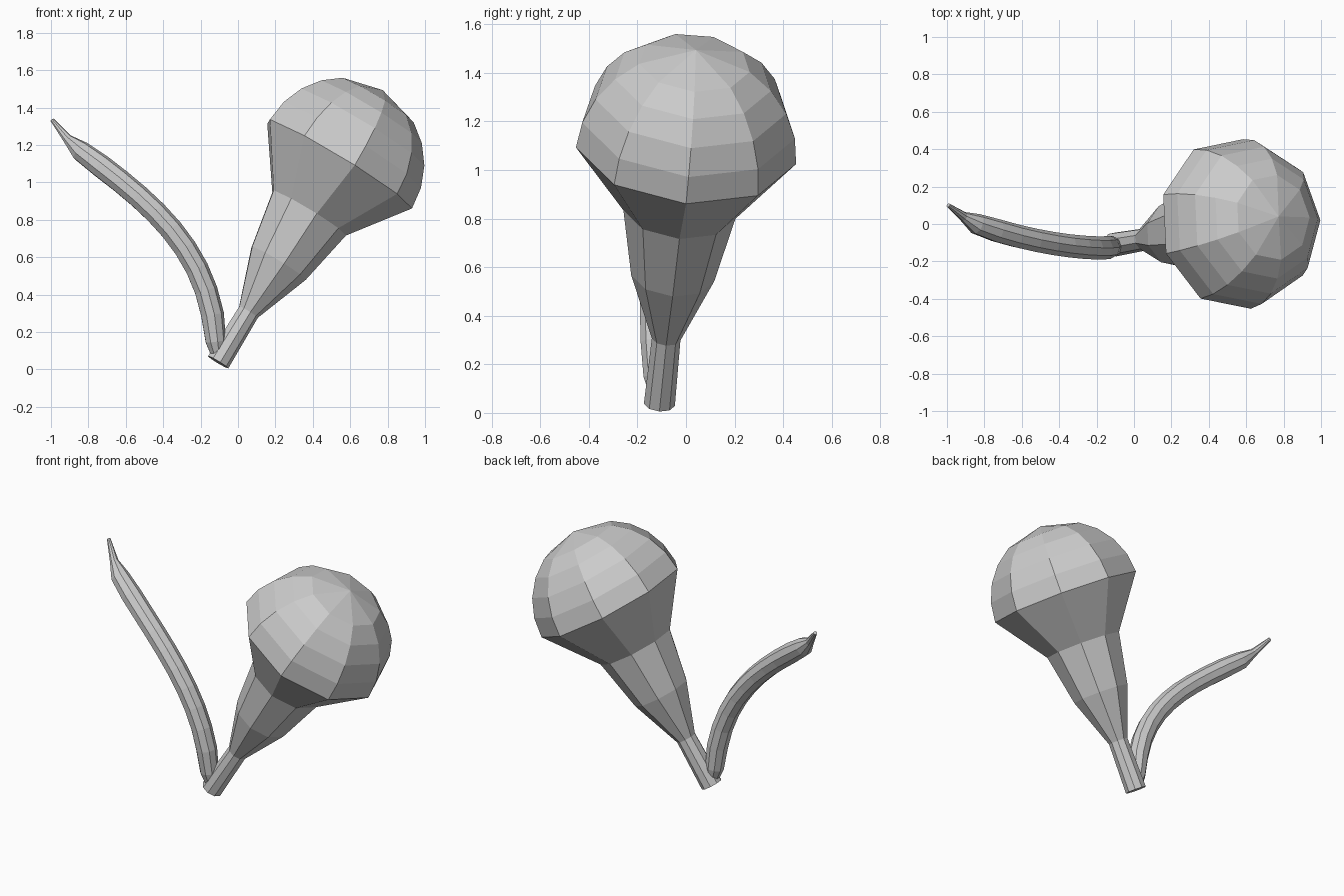
import bpy, bmesh, math
from mathutils import Vector, geometry

if "Cube" in bpy.data.objects:
    bpy.data.objects.remove(bpy.data.objects["Cube"])

SIDES = 9


def loft(name, rings, u_hint):
    """Skin rings of (centre, axis, radius); radius 0 makes a pole."""
    bm = bmesh.new()
    loops = []
    for c, axis, r in rings:
        d = axis.normalized()
        u = (u_hint - d * u_hint.dot(d)).normalized()
        v = d.cross(u)
        n = SIDES if r > 0 else 1
        loops.append([bm.verts.new(c + r * (u * math.cos(2 * math.pi * i / SIDES)
                                            + v * math.sin(2 * math.pi * i / SIDES)))
                      for i in range(n)])
    for a, b in zip(loops, loops[1:]):
        for i in range(SIDES):
            j = (i + 1) % SIDES
            if len(b) == 1:
                bm.faces.new((a[i], a[j], b[0]))
            else:
                bm.faces.new((a[i], a[j], b[j], b[i]))
    for loop in (loops[0], loops[-1]):
        if len(loop) > 1:
            bm.faces.new(loop)
    bmesh.ops.recalc_face_normals(bm, faces=bm.faces[:])
    me = bpy.data.meshes.new(name)
    bm.to_mesh(me)
    bm.free()
    ob = bpy.data.objects.new(name, me)
    bpy.context.collection.objects.link(ob)
    return ob


# Domed bulb on a tapering neck, leaning to the right
axis = Vector((0.516, 0.088, 0.852)).normalized()
centre = Vector((0.535, 0.0, 1.10))
R = 0.462
profile = [(-1.245, 0.065), (-0.93, 0.06), (-0.623, 0.174), (-0.308, 0.235)]
profile += [(R * math.sin(math.radians(a)), R * math.cos(math.radians(a)))
            for a in (0, 15, 30, 45, 60)]
profile.append((R, 0))
loft("bulb", [(centre + axis * t, axis, r) for t, r in profile],
     Vector((0.854, 0, -0.521)))

# Curved stalk sweeping up to the left, ending in a pointed tip
path = geometry.interpolate_bezier(
    Vector((-0.12, -0.12, 0.15)), Vector((-0.15, -0.14, 0.65)),
    Vector((-0.48, -0.13, 0.90)), Vector((-0.842, 0.0, 1.168)), 11)
radii = [0.056] + [0.063] * 9 + [0.056]
path = [Vector((-0.107, -0.115, 0.07))] + path
radii = [0.035] + radii
path += [Vector((-0.912, 0.04, 1.233)), Vector((-0.993, 0.10, 1.333))]
radii += [0.026, 0.011]
rings = []
for i, p in enumerate(path):
    tangent = path[min(i + 1, len(path) - 1)] - path[max(i - 1, 0)]
    rings.append((p, tangent, radii[i]))
loft("stalk", rings, Vector((0.6, 0, 0.5)))
